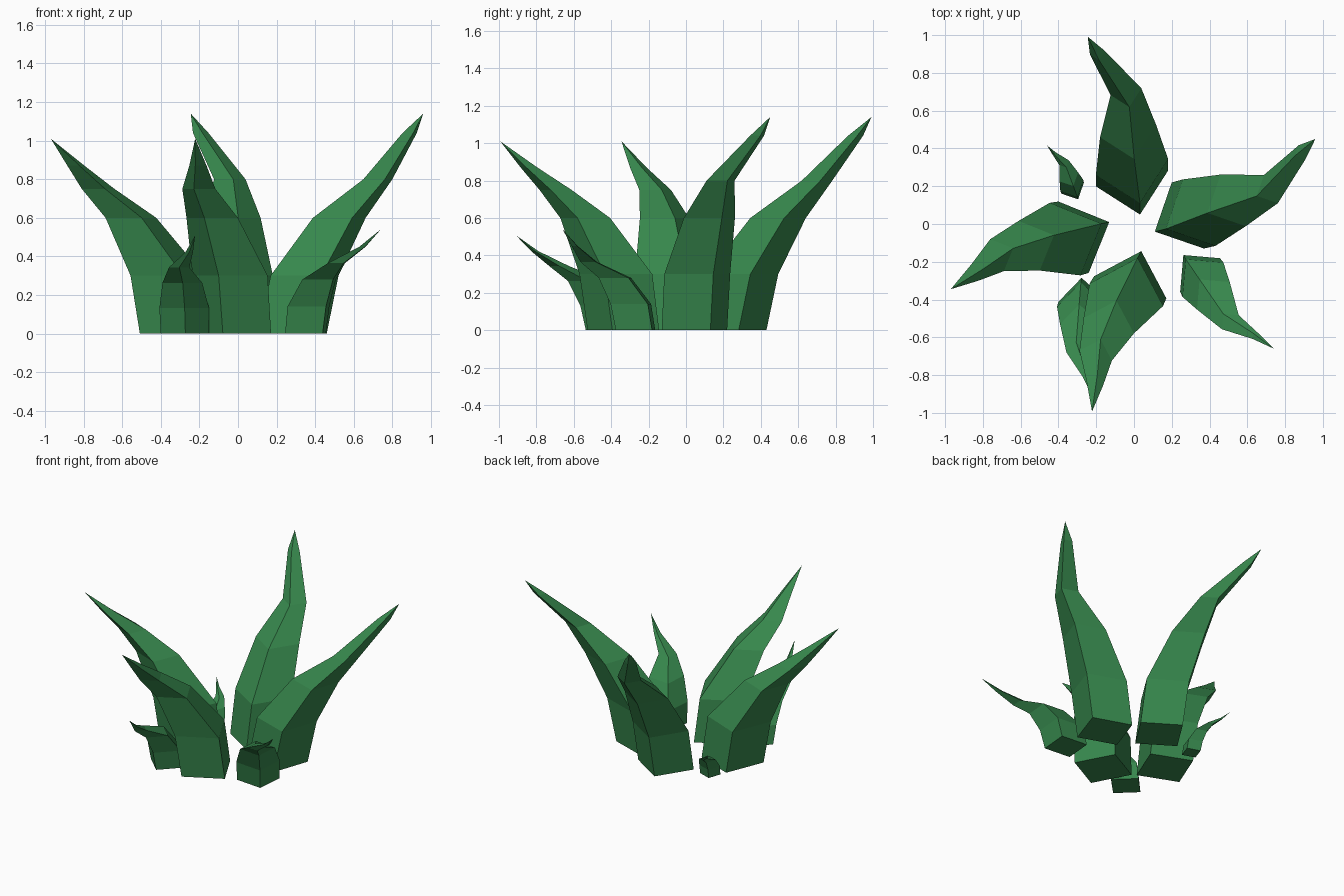
import bpy, bmesh
from math import cos, sin, radians

cube = bpy.data.objects.get("Cube")
if cube:
    bpy.data.objects.remove(cube, do_unlink=True)

green = bpy.data.materials.new("leaf green")
green.use_nodes = True
green.diffuse_color = (0.038, 0.245, 0.074, 1)
bsdf = next(n for n in green.node_tree.nodes if n.type == 'BSDF_PRINCIPLED')
bsdf.inputs["Base Color"].default_value = green.diffuse_color

# Leaf spines: (x, y, z, side of the square section), base centred on the origin
TALL = [(0, 0, 0, .275), (.06, .015, .3, .277), (.24, .08, .6, .215),
        (.44, .14, .8, .118), (.605, .335, 1.04, .058), (.675, .405, 1.14, 0)]
MEDIUM = [(0, 0, 0, .29), (-.045, -.01, .3, .295), (-.235, -.045, .6, .202),
          (-.405, -.095, .75, .13), (-.52, -.185, .87, .068), (-.65, -.275, 1.01, 0)]
SMALL = [(0, 0, 0, .195), (.015, -.025, .14, .2), (.07, -.11, .28, .16),
         (.16, -.25, .365, .082), (.295, -.325, .45, .03), (.39, -.39, .54, 0)]


def leaf(name, spine, edge, place, turn=0, scale=1, height=1):
    """Loft square sections along the spine to a pointed tip."""
    bm = bmesh.new()
    c, s = cos(radians(turn)), sin(radians(turn))

    def put(x, y, z):
        return bm.verts.new((place[0] + scale * (x * c - y * s),
                             place[1] + scale * (x * s + y * c), z * height))

    rings = []
    for x, y, z, side in spine[:-1]:
        r = side / 2 ** .5
        angles = [radians(edge + 45 + 90 * k) for k in range(4)]
        rings.append([put(x + r * cos(a), y + r * sin(a), z) for a in angles])
    tip = put(*spine[-1][:3])
    bm.faces.new(rings[0][::-1])
    for k in range(4):
        n = (k + 1) % 4
        for low, high in zip(rings, rings[1:]):
            bm.faces.new((low[k], low[n], high[n], high[k]))
        bm.faces.new((rings[-1][k], rings[-1][n], tip))
    bmesh.ops.recalc_face_normals(bm, faces=bm.faces)
    mesh = bpy.data.meshes.new(name)
    bm.to_mesh(mesh)
    bm.free()
    mesh.materials.append(green)
    bpy.context.collection.objects.link(bpy.data.objects.new(name, mesh))


# Large leaves
leaf("left_leaf", TALL, -19, (.285, .045))
leaf("back_leaf", TALL, -19, (-.01, .24), 76.4)
leaf("right_leaf", MEDIUM, -22, (-.32, -.07))
leaf("front_leaf", MEDIUM, -22, (-.02, -.335), 50, .975)

# Small leaves
leaf("small_left_leaf", SMALL, -5, (.35, -.27))
leaf("small_front_leaf", SMALL, -5, (-.275, -.41), -39, .91, .94)
leaf("small_back_leaf", SMALL, -5, (-.325, .19), 166, .48, .47)
